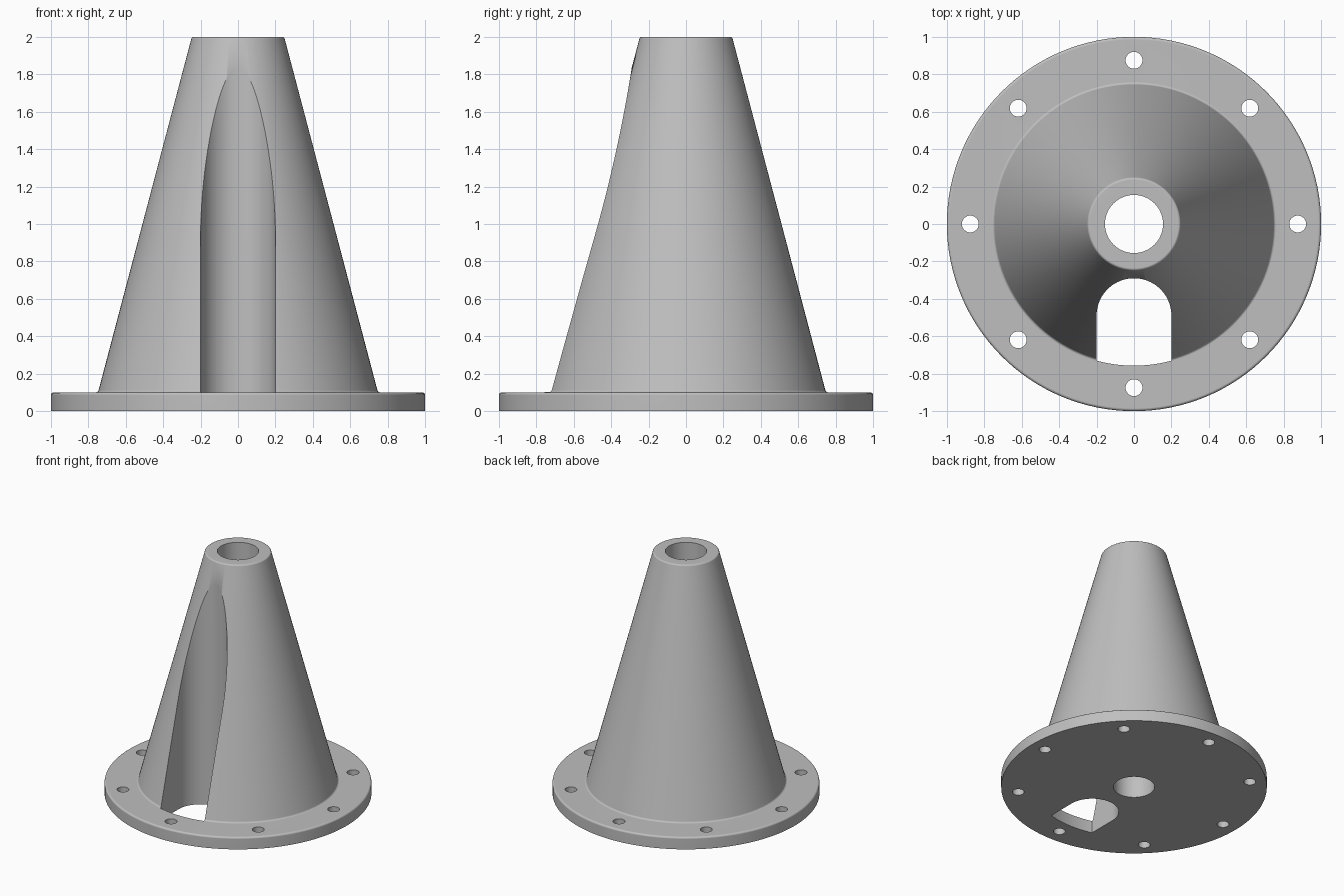
import bpy
import bmesh
from math import sin, cos, pi, radians, asin
from mathutils import Matrix, Vector

cube = bpy.data.objects.get("Cube")
if cube:
    bpy.data.objects.remove(cube)

SEGMENTS = 128
BORE_R = 0.155
SLOT_W = 0.2      # half width of the front slot
SLOT_Y = -0.49    # centre of the slot's rounded end
SLOT_R = 0.757    # outer radius of the slot through the flange

grey = bpy.data.materials.new("plain_grey")
grey.use_nodes = True
colour = (0.52, 0.52, 0.52, 1)
grey.diffuse_color = colour
grey.node_tree.nodes["Principled BSDF"].inputs["Base Color"].default_value = colour


def make_object(name, bm):
    bmesh.ops.recalc_face_normals(bm, faces=bm.faces)
    mesh = bpy.data.meshes.new(name)
    bm.to_mesh(mesh)
    bm.free()
    obj = bpy.data.objects.new(name, mesh)
    bpy.context.collection.objects.link(obj)
    mesh.materials.append(grey)
    return obj


def lathe(name, profile):
    """Revolve a closed (radius, height) profile about the z axis."""
    bm = bmesh.new()
    verts = [bm.verts.new((r, 0, z)) for r, z in profile]
    edges = [bm.edges.new((verts[i - 1], v)) for i, v in enumerate(verts)]
    bmesh.ops.spin(bm, geom=verts + edges, cent=(0, 0, 0), axis=(0, 0, 1),
                   angle=2 * pi, steps=SEGMENTS)
    bmesh.ops.remove_doubles(bm, verts=bm.verts, dist=1e-5)
    return make_object(name, bm)


def add_prism(bm, outline):
    """Upright prism that runs through the whole height."""
    face = bm.faces.new([bm.verts.new((x, y, -0.2)) for x, y in outline])
    side = bmesh.ops.extrude_face_region(bm, geom=[face])["geom"]
    bmesh.ops.translate(bm, vec=(0, 0, 2.6),
                        verts=[g for g in side if isinstance(g, bmesh.types.BMVert)])


def arc(cx, cy, r, start, end, steps):
    return [(cx + r * cos(start + (end - start) * i / steps),
             cy + r * sin(start + (end - start) * i / steps)) for i in range(steps + 1)]


# Flanged cone with a central bore and rounded rims
flange_rim = arc(0.985, 0.085, 0.015, 0, pi / 2, 4)
top_rim = arc(0.236, 1.986, 0.014, radians(15), pi / 2, 4)
body = lathe("flanged_cone", [(BORE_R, 0), (1, 0)] + flange_rim
             + [(0.759, 0.1), (0.753, 0.102), (0.748, 0.106), (0.745, 0.112)]
             + top_rim + [(BORE_R, 2)])

# Cutters: eight bolt holes and the round-ended front slot
bm = bmesh.new()
for i in range(8):
    a = i * pi / 4
    add_prism(bm, arc(0.875 * cos(a), 0.875 * sin(a), 0.045, 0, 2 * pi * 31 / 32, 31))
half = asin(SLOT_W / SLOT_R)
add_prism(bm, arc(0, SLOT_Y, SLOT_W, 0, pi, 40)
          + arc(0, 0, SLOT_R, -pi / 2 - half, -pi / 2 + half, 16))
cutter = make_object("hole_cutter", bm)
cutter.hide_render = True

bpy.ops.object.select_all(action='DESELECT')
body.select_set(True)
bpy.context.view_layer.objects.active = body
cut = body.modifiers.new("Holes", 'BOOLEAN')
cut.operation = 'DIFFERENCE'
cut.solver = 'EXACT'
cut.object = cutter
bpy.ops.object.modifier_apply(modifier=cut.name)
bpy.data.objects.remove(cutter)

# Smooth curved walls, keeping the cut edges crisp
bpy.ops.object.shade_smooth_by_angle(angle=radians(30))
weighted = body.modifiers.new("Weighted normals", 'WEIGHTED_NORMAL')
weighted.keep_sharp = True
